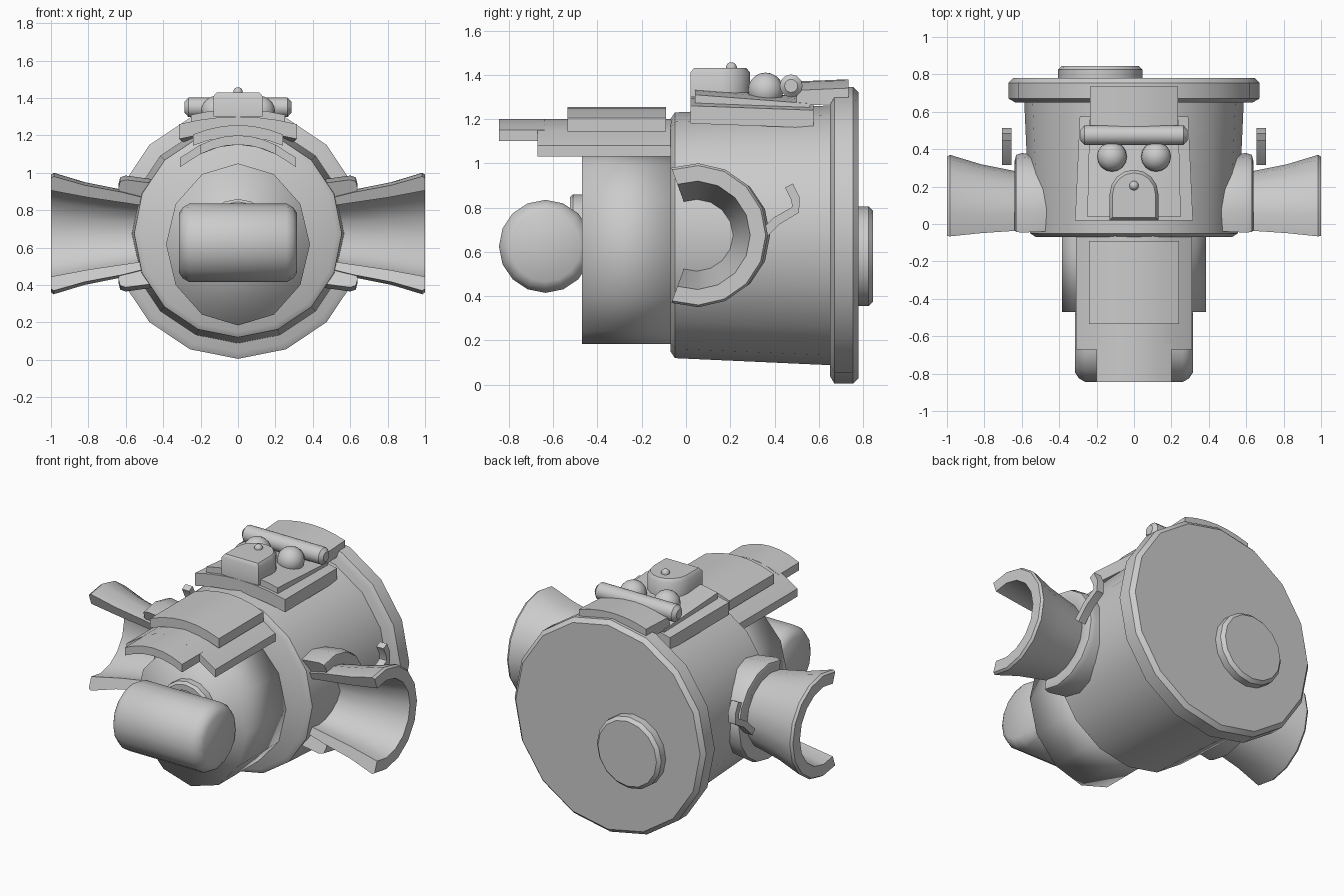
import bpy
import bmesh
from math import sin, cos, pi, radians
from mathutils import Vector

cube = bpy.data.objects.get("Cube")
if cube:
    bpy.data.objects.remove(cube, do_unlink=True)

grey = bpy.data.materials.new("plain_grey")
grey.use_nodes = True
COLOUR = (0.6, 0.6, 0.6, 1)
grey.diffuse_color = COLOUR
grey.node_tree.nodes["Principled BSDF"].inputs["Base Color"].default_value = COLOUR


def finish(name, bm, angle=40):
    bmesh.ops.recalc_face_normals(bm, faces=bm.faces)
    mesh = bpy.data.meshes.new(name)
    bm.to_mesh(mesh)
    bm.free()
    mesh.materials.append(grey)
    obj = bpy.data.objects.new(name, mesh)
    bpy.context.collection.objects.link(obj)
    bpy.ops.object.select_all(action='DESELECT')
    obj.select_set(True)
    bpy.context.view_layer.objects.active = obj
    bpy.ops.object.shade_smooth_by_angle(angle=radians(angle))
    return obj


def loft(name, rings, angle=40):
    """Skin closed rings of equal length and cap both ends."""
    bm = bmesh.new()
    rows = [[bm.verts.new(p) for p in ring] for ring in rings]
    n = len(rows[0])
    for a, b in zip(rows, rows[1:]):
        for i in range(n):
            j = (i + 1) % n
            bm.faces.new((a[i], a[j], b[j], b[i]))
    bm.faces.new(rows[0])
    bm.faces.new(rows[-1])
    return finish(name, bm, angle)


def lathe(name, profile, a, b, n=16, axis='y', tall=1, angle=40):
    """Turn (position, radius) pairs about a line along x or y."""
    rings = []
    for t, r in profile:
        ring = []
        for i in range(n):
            u, v = a + r * cos(2 * pi * i / n), b + tall * r * sin(2 * pi * i / n)
            ring.append((u, t, v) if axis == 'y' else (t, u, v))
        rings.append(ring)
    return loft(name, rings, angle)


def arched_sheet(name, half, y0, y1, top, drop, thick, tilt=0, taper=1, n=6):
    """A plate running along y whose middle is higher than its sides."""
    rings = []
    for y, dz, k in ((y0, 0, 1), (y1, tilt, taper)):
        xs = [-1 + 2 * i / n for i in range(n + 1)]
        upper = [(half * k * x, y, top + dz - drop * x * x) for x in xs]
        lower = [(x, y, z - thick) for x, y, z in reversed(upper)]
        rings.append(upper + lower)
    return loft(name, rings, 30)


def ball(name, centre, radius):
    bm = bmesh.new()
    bmesh.ops.create_uvsphere(bm, u_segments=16, v_segments=10, radius=radius)
    bmesh.ops.translate(bm, verts=bm.verts, vec=centre)
    return finish(name, bm, 60)


def c_sweep(name, side, section, cy, cz, start, steps=10):
    """Sweep an (x, radius) section round a C that opens to the front."""
    rings = []
    for i in range(steps + 1):
        t = radians(-start + 2 * start * i / steps)
        rings.append([(side * x, cy + r * cos(t), cz + r * sin(t)) for x, r in section])
    return loft(name, rings)


# Main drum, rear flange and off-centre rear cap
MID = 0.675
lathe("drum", [(-0.07, 0.525), (-0.05, 0.555), (0.68, 0.588)], 0, MID)
lathe("rear_flange", [(0.65, 0.635), (0.67, 0.67), (0.755, 0.67), (0.78, 0.645)], 0, MID)
lathe("rear_cap", [(0.76, 0.225), (0.825, 0.225), (0.845, 0.205)], -0.18, 0.58)

# Front snout with its boss and cross roller
lathe("snout", [(-0.47, 0.385), (-0.05, 0.385)], 0, 0.617, n=12, tall=1.125, angle=180)
lathe("roller_boss", [(-0.45, 0.18), (-0.51, 0.18), (-0.525, 0.165),
                      (-0.525, 0.13), (-0.5, 0.12)], 0, 0.68)
lathe("roller", [(-0.315, 0.16), (-0.295, 0.19), (-0.26, 0.21),
                 (0.26, 0.21), (0.295, 0.19), (0.315, 0.16)], -0.635, 0.625, axis='x')

# Arched visor over the snout
arched_sheet("visor", 0.31, -0.67, -0.05, 1.2, 0.12, 0.05)
arched_sheet("visor_peak", 0.2, -0.845, -0.64, 1.2, 0.05, 0.05)
arched_sheet("visor_cover", 0.24, -0.535, -0.09, 1.255, 0.05, 0.06)

# Face plaque on top of the drum
arched_sheet("plaque_base", 0.315, 0.02, 0.575, 1.3, 0.04, 0.08, tilt=-0.02, taper=0.92)
arched_sheet("plaque_panel", 0.25, 0.04, 0.56, 1.34, 0.03, 0.06, tilt=-0.04, taper=0.95)
arched_sheet("hat", 0.235, 0.5, 0.735, 1.37, 0.04, 0.07, tilt=0.01)
lathe("brow", [(-0.285, 0.03), (-0.265, 0.052), (0.265, 0.052), (0.285, 0.03)],
      0.475, 1.35, n=12, axis='x')
for side, label in ((1, "left"), (-1, "right")):
    ball(label + "_eye", (side * 0.118, 0.36, 1.33), 0.08)

# Nose block, square at the front and round at the back
outline = [(-0.13, 0.02), (0.13, 0.02)]
outline += [(0.13 * cos(pi * i / 8), 0.16 + 0.13 * sin(pi * i / 8)) for i in range(9)]
loft("nose", [[(x * k, 0.15 + (y - 0.15) * k, z) for x, y in outline]
              for z, k in ((1.3, 1), (1.41, 1), (1.43, 0.88))])
ball("nose_bead", (0, 0.205, 1.432), 0.025)

# Flared side scoops, their collars and small hooks
SCOOP = [(0.45, 0.19), (0.62, 0.235), (0.82, 0.275), (0.985, 0.325),
         (1.0, 0.315), (1.0, 0.245), (0.8, 0.205), (0.45, 0.15)]
COLLAR = [(0.42, 0.2), (0.42, 0.285), (0.6, 0.31), (0.63, 0.3), (0.64, 0.26), (0.62, 0.2)]
HOOK = [Vector(p) for p in ((0.33, 0.66), (0.41, 0.74), (0.495, 0.79), (0.495, 0.84), (0.465, 0.9))]
for side, label in ((1, "left"), (-1, "right")):
    c_sweep(label + "_scoop", side, SCOOP, 0.045, MID, 110)
    c_sweep(label + "_collar", side, COLLAR, 0.07, MID, 112)
    rings = []
    for i, p in enumerate(HOOK):
        along = (HOOK[min(i + 1, len(HOOK) - 1)] - HOOK[max(i - 1, 0)]).normalized()
        across = Vector((along.y, -along.x)) * 0.02
        a, b = p + across, p - across
        rings.append([(side * x, q.x, q.y) for x, q in
                      ((0.655, a), (0.705, a), (0.705, b), (0.655, b))])
    loft(label + "_hook", rings)
